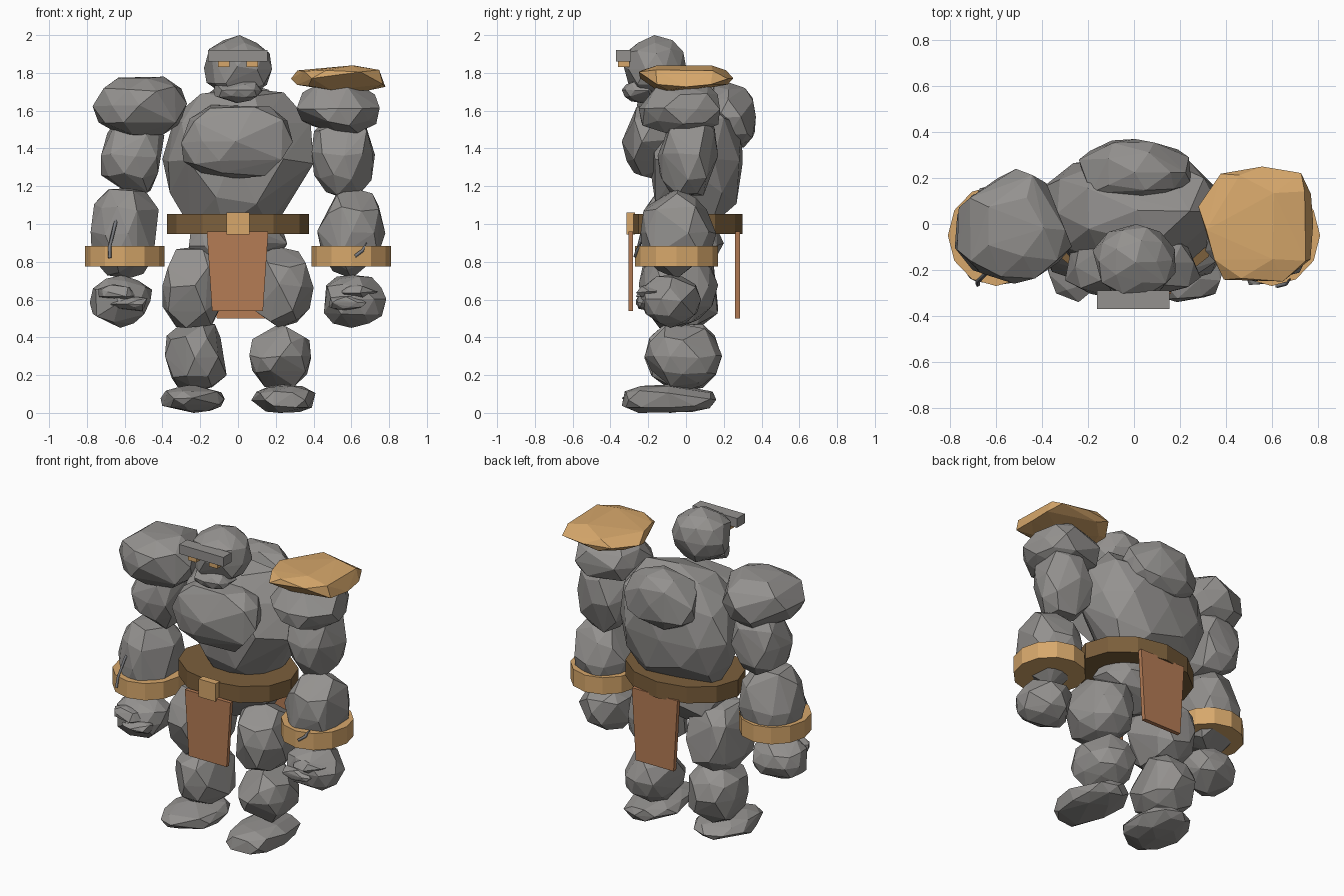
import bpy
import bmesh
import math
import random
from mathutils import Vector

default_cube = bpy.data.objects.get("Cube")
if default_cube:
    bpy.data.objects.remove(default_cube, do_unlink=True)


def material(name, color):
    mat = bpy.data.materials.new(name)
    mat.use_nodes = True
    mat.diffuse_color = (*color, 1)
    mat.node_tree.nodes["Principled BSDF"].inputs["Base Color"].default_value = (*color, 1)
    return mat


stone = material("grey stone", (0.295, 0.285, 0.275))
gold = material("dull gold", (0.68, 0.39, 0.148))
leather = material("dark leather", (0.2, 0.115, 0.045))
cloth = material("rust cloth", (0.46, 0.2, 0.09))
vein_grey = material("vein grey", (0.19, 0.195, 0.21))


def finish(name, bm, mat):
    bmesh.ops.recalc_face_normals(bm, faces=bm.faces)
    mesh = bpy.data.meshes.new(name)
    bm.to_mesh(mesh)
    bm.free()
    mesh.materials.append(mat)
    obj = bpy.data.objects.new(name, mesh)
    bpy.context.collection.objects.link(obj)
    return obj


def rock(name, xs, ys, zs, seed, mat=stone, rough=0.06, power=0.92, corners=31):
    """Faceted boulder: the hull of some corners of a jittered icosphere, fitted to
    the given ranges. A lower power makes it squarer."""
    rng = random.Random(seed)
    ball = bmesh.new()
    bmesh.ops.create_icosphere(ball, subdivisions=2, radius=1)
    points = []
    for v in ball.verts:
        square = Vector([math.copysign(abs(c) ** power, c) for c in v.co])
        points.append(square + Vector([rng.uniform(-rough, rough) for _ in range(3)]))
    ball.free()
    bm = bmesh.new()
    for p in rng.sample(points, corners):
        bm.verts.new(p)
    bmesh.ops.convex_hull(bm, input=list(bm.verts))
    loose = [v for v in bm.verts if not v.link_faces]
    bmesh.ops.delete(bm, geom=loose, context='VERTS')
    for axis, (low, high) in enumerate((xs, ys, zs)):
        values = [v.co[axis] for v in bm.verts]
        start, span = min(values), max(values) - min(values)
        for v in bm.verts:
            v.co[axis] = low + (v.co[axis] - start) / span * (high - low)
    return finish(name, bm, mat)


def rock_pair(name, xs, ys, zs, seed, **options):
    """One boulder on each side, each with its own facets."""
    rock("left_" + name, xs, ys, zs, seed, **options)
    rock("right_" + name, (-xs[1], -xs[0]), ys, zs, seed + 50, **options)


def box(name, xs, ys, zs, mat, taper=1):
    bm = bmesh.new()
    bmesh.ops.create_cube(bm, size=1)
    for v in bm.verts:
        width = taper if v.co.z < 0 else 1
        v.co = [sum(r) / 2 + c * (r[1] - r[0]) for c, r in zip(v.co, (xs, ys, zs))]
        middle = sum(xs) / 2
        v.co.x = middle + (v.co.x - middle) * width
    return finish(name, bm, mat)


def band(name, center, rx, ry, height, mat):
    """Twelve-sided band."""
    bm = bmesh.new()
    bmesh.ops.create_cone(bm, cap_ends=True, segments=12, radius1=1, radius2=1, depth=1)
    for v in bm.verts:
        v.co = Vector(center) + Vector((v.co.x * rx, v.co.y * ry, v.co.z * height))
    return finish(name, bm, mat)


def vein(name, points):
    curve = bpy.data.curves.new(name, 'CURVE')
    curve.dimensions = '3D'
    curve.bevel_depth = 0.01
    curve.bevel_resolution = 0
    spline = curve.splines.new('POLY')
    spline.points.add(len(points) - 1)
    for slot, p in zip(spline.points, points):
        slot.co = (*p, 1)
    spline.points[0].radius = 0.3
    curve.materials.append(vein_grey)
    obj = bpy.data.objects.new(name, curve)
    bpy.context.collection.objects.link(obj)


# Head
rock("head", (-0.18, 0.18), (-0.33, 0), (1.66, 2), 3, corners=38)
rock("jaw", (-0.13, 0.13), (-0.34, -0.14), (1.64, 1.77), 8)
box("brow", (-0.16, 0.155), (-0.37, -0.29), (1.86, 1.92), stone)
for side, x in (("left", 0.075), ("right", -0.075)):
    box(side + "_eye", (x - 0.03, x + 0.03), (-0.36, -0.3), (1.83, 1.86), gold)

# Trunk
rock("torso", (-0.4, 0.4), (-0.2, 0.3), (0.95, 1.72), 14, corners=36)
rock("chest", (-0.3, 0.29), (-0.34, -0.04), (1.24, 1.63), 21, power=0.8)
rock("back_hump", (-0.24, 0.25), (0.08, 0.37), (1.4, 1.75), 25, power=0.8)
rock("pelvis", (-0.26, 0.26), (-0.2, 0.2), (0.72, 1.07), 29)

# Belt and hanging cloths
band("belt", (0, 0.005, 1), 0.375, 0.295, 0.105, leather)
box("buckle", (-0.06, 0.06), (-0.315, -0.27), (0.945, 1.06), gold)
box("front_cloth", (-0.165, 0.16), (-0.305, -0.28), (0.54, 0.96), cloth, taper=0.83)
box("back_cloth", (-0.14, 0.185), (0.26, 0.287), (0.5, 0.96), cloth, taper=0.83)

# Shoulders and shoulder plate
rock("right_shoulder", (-0.77, -0.27), (-0.26, 0.24), (1.47, 1.78), 31)
rock("left_shoulder", (0.31, 0.75), (-0.25, 0.18), (1.47, 1.75), 33)
rock("shoulder_plate", (0.28, 0.78), (-0.25, 0.25), (1.7, 1.84), 36, gold, corners=24)

# Arms
rock_pair("upper_arm", (0.39, 0.725), (-0.15, 0.17), (1.15, 1.58), 41)
rock_pair("forearm", (0.42, 0.78), (-0.24, 0.16), (0.71, 1.19), 45)
rock_pair("fist", (0.455, 0.785), (-0.24, 0.08), (0.45, 0.73), 49)
for i, z in enumerate((0.54, 0.6)):
    x = 0.48 + i * 0.06
    rock_pair("finger_%d" % (i + 1), (x, x + 0.2), (-0.265, -0.1), (z, z + 0.08), 60 + i, rough=0.2)
for side, s in (("left", 1), ("right", -1)):
    band(side + "_bracer", (s * 0.6, -0.05, 0.83), 0.21, 0.22, 0.108, gold)

# Veins on the forearms
vein("right_vein", [(-0.62, -0.13, 1.13), (-0.65, -0.22, 1.0),
                    (-0.68, -0.25, 0.88), (-0.68, -0.265, 0.82)])
vein("left_vein", [(0.68, -0.24, 0.9), (0.66, -0.26, 0.86), (0.62, -0.27, 0.83)])

# Legs
rock_pair("thigh", (0.045, 0.4), (-0.25, 0.17), (0.45, 0.88), 71, power=0.85)
rock_pair("shin", (0.06, 0.387), (-0.22, 0.19), (0.115, 0.47), 75)
rock_pair("foot", (0.07, 0.41), (-0.34, 0.16), (0, 0.15), 79)
